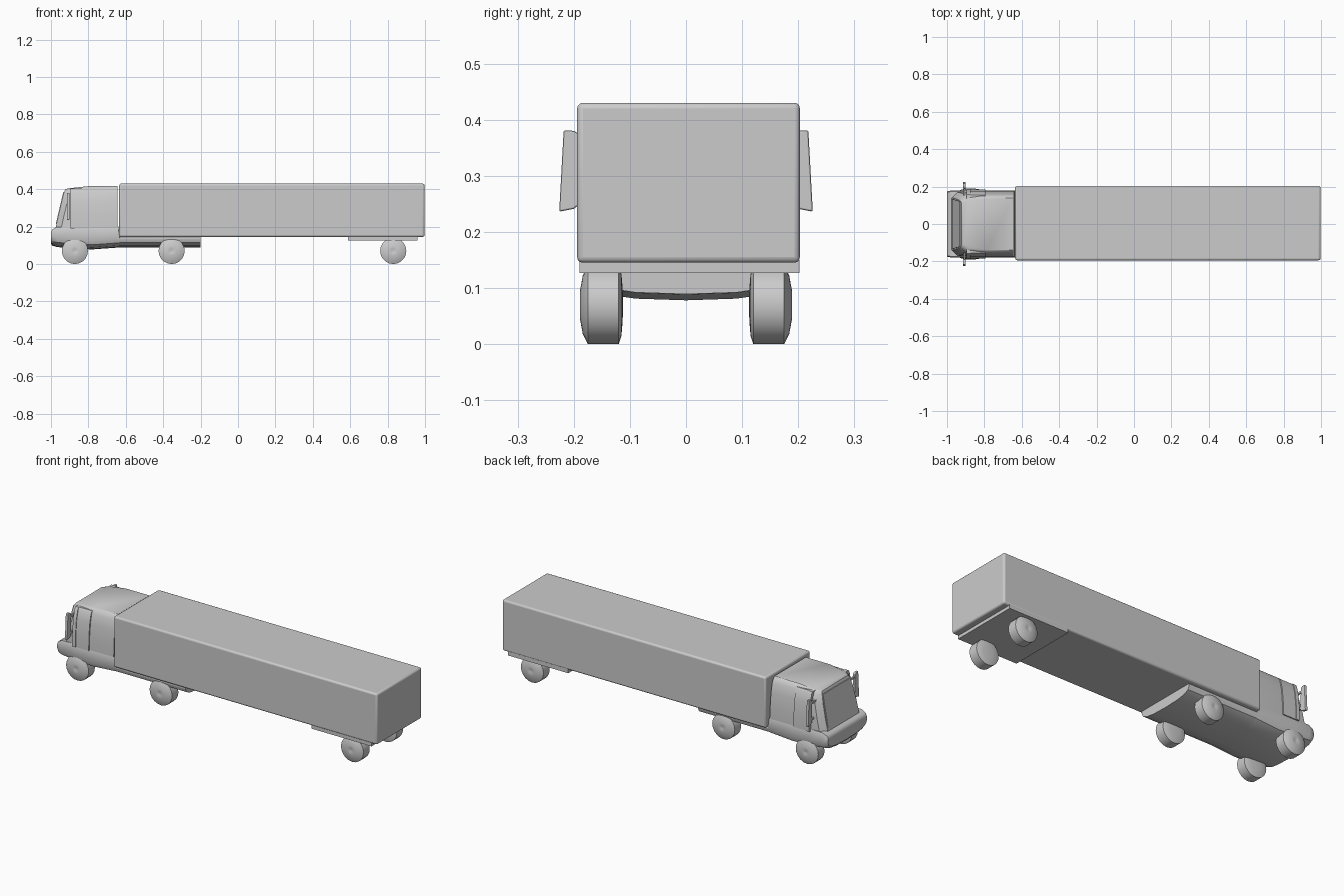
import bpy, bmesh, math
from mathutils import Vector

if "Cube" in bpy.data.objects:
    bpy.data.objects.remove(bpy.data.objects["Cube"])


def finish(name, bm, smooth=None, bevel=0, segments=3):
    bmesh.ops.recalc_face_normals(bm, faces=bm.faces)
    mesh = bpy.data.meshes.new(name)
    bm.to_mesh(mesh)
    bm.free()
    ob = bpy.data.objects.new(name, mesh)
    bpy.context.collection.objects.link(ob)
    if bevel:
        mod = ob.modifiers.new("Bevel", 'BEVEL')
        mod.width, mod.segments = bevel, segments
    if smooth:
        bpy.ops.object.select_all(action='DESELECT')
        ob.select_set(True)
        bpy.context.view_layer.objects.active = ob
        bpy.ops.object.shade_smooth_by_angle(angle=math.radians(smooth))
    return ob


def loft(name, rings, **kw):
    """Skin closed rings of points and cap both ends."""
    bm = bmesh.new()
    loops = [[bm.verts.new(p) for p in ring] for ring in rings]
    n = len(loops[0])
    for a, b in zip(loops, loops[1:]):
        for i in range(n):
            j = (i + 1) % n
            bm.faces.new((a[i], a[j], b[j], b[i]))
    bm.faces.new(loops[0])
    bm.faces.new(loops[-1])
    return finish(name, bm, **kw)


def box(name, x, y, z, **kw):
    rings = [[(x[0], y[0], k), (x[1], y[0], k), (x[1], y[1], k), (x[0], y[1], k)] for k in z]
    return loft(name, rings, **kw)


# Cargo box and the plate above the rear axle
box("cargo_box", (-0.635, 0.997), (-0.194, 0.203), (0.145, 0.43), bevel=0.01, smooth=40)
box("rear_axle_plate", (0.588, 0.96), (-0.19, 0.202), (0.127, 0.15))


# Lower body: bumper, skirt and tractor chassis with rounded belly
def body_ring(x, w, top, bot):
    half = [(w * 0.97, top), (w, top - 0.012), (w, bot + 0.045), (w * 0.95, bot + 0.025),
            (w * 0.8, bot + 0.011), (w * 0.5, bot + 0.003)]
    pts = half + [(0, bot)] + [(-y, z) for y, z in reversed(half)]
    return [(x, y, z) for y, z in pts]


stations = [(-1.0, 0.174, 0.172, 0.108), (-0.992, 0.177, 0.186, 0.098),
            (-0.968, 0.179, 0.198, 0.091), (-0.88, 0.18, 0.2, 0.083),
            (-0.78, 0.18, 0.2, 0.078), (-0.64, 0.18, 0.2, 0.088),
            (-0.632, 0.18, 0.15, 0.089), (-0.2, 0.18, 0.15, 0.089)]
loft("lower_body", [body_ring(*s) for s in stations], smooth=35)


# Cab: chamfered rings stacked upward, tapering to the roof
def cab_ring(z, front, w, drop=0.0, back=-0.645):
    half = [(front, w * 0.78, z - drop), (front + 0.03, w * 0.95, z - drop * 0.8),
            (front + 0.12, w, z), (back, w, z)]
    return half + [(x, -y, k) for x, y, k in reversed(half)]


loft("cab", [cab_ring(0.19, -0.976, 0.178), cab_ring(0.26, -0.96, 0.177),
             cab_ring(0.34, -0.941, 0.169), cab_ring(0.39, -0.929, 0.158, 0.004),
             cab_ring(0.41, -0.923, 0.147, 0.011), cab_ring(0.417, -0.912, 0.138, 0.013)],
     smooth=35)


# Windscreen panel, slightly proud of the cab front
def screen_ring(z, x, w):
    return [(x, -w, z), (x, w, z), (x + 0.02, w, z), (x + 0.02, -w, z)]


loft("windscreen", [screen_ring(0.215, -0.974, 0.134), screen_ring(0.385, -0.934, 0.122)])

# Doors with pillars, and mirrors, on both sides
for side, s in (("left", 1), ("right", -1)):
    def pad(name, x0, x1, grow):
        loft(side + name, [[(x0, s * 0.13, z), (x1, s * 0.13, z),
                            (x1, s * (w + grow), z), (x0, s * (w + grow), z)]
                           for z, w in ((0.19, 0.178), (0.26, 0.177), (0.34, 0.169),
                                        (0.39, 0.157), (0.403, 0.148))], smooth=30)
    pad("_door", -0.885, -0.795, 0.007)
    pad("_front_pillar", -0.895, -0.875, 0.011)

    loft(side + "_mirror", [[(x, s * y, z) for y, z in
                             ((0.19, 0.374), (0.2, 0.38), (0.218, 0.381),
                              (0.226, 0.236), (0.2, 0.241), (0.188, 0.25))]
                            for x in (-0.915, -0.9)], bevel=0.003, segments=2)
    for z in (0.26, 0.35):
        box(side + "_mirror_bracket", (-0.912, -0.903), sorted((s * 0.15, s * 0.195)),
            (z, z + 0.01))

    # Wheels: lathed domed discs with a flat tread
    profile = [(0.112, 0.004), (0.113, 0.03), (0.115, 0.055), (0.12, 0.07),
               (0.175, 0.07), (0.184, 0.052), (0.189, 0.025), (0.189, 0.014), (0.186, 0.004)]
    for label, x in (("front", -0.872), ("drive", -0.355), ("rear", 0.83)):
        loft(f"{side}_{label}_wheel",
             [[(x + r * math.sin(math.tau * i / 20), s * y,
                0.07 + r * math.cos(math.tau * i / 20)) for i in range(20)]
              for y, r in profile], smooth=30)
